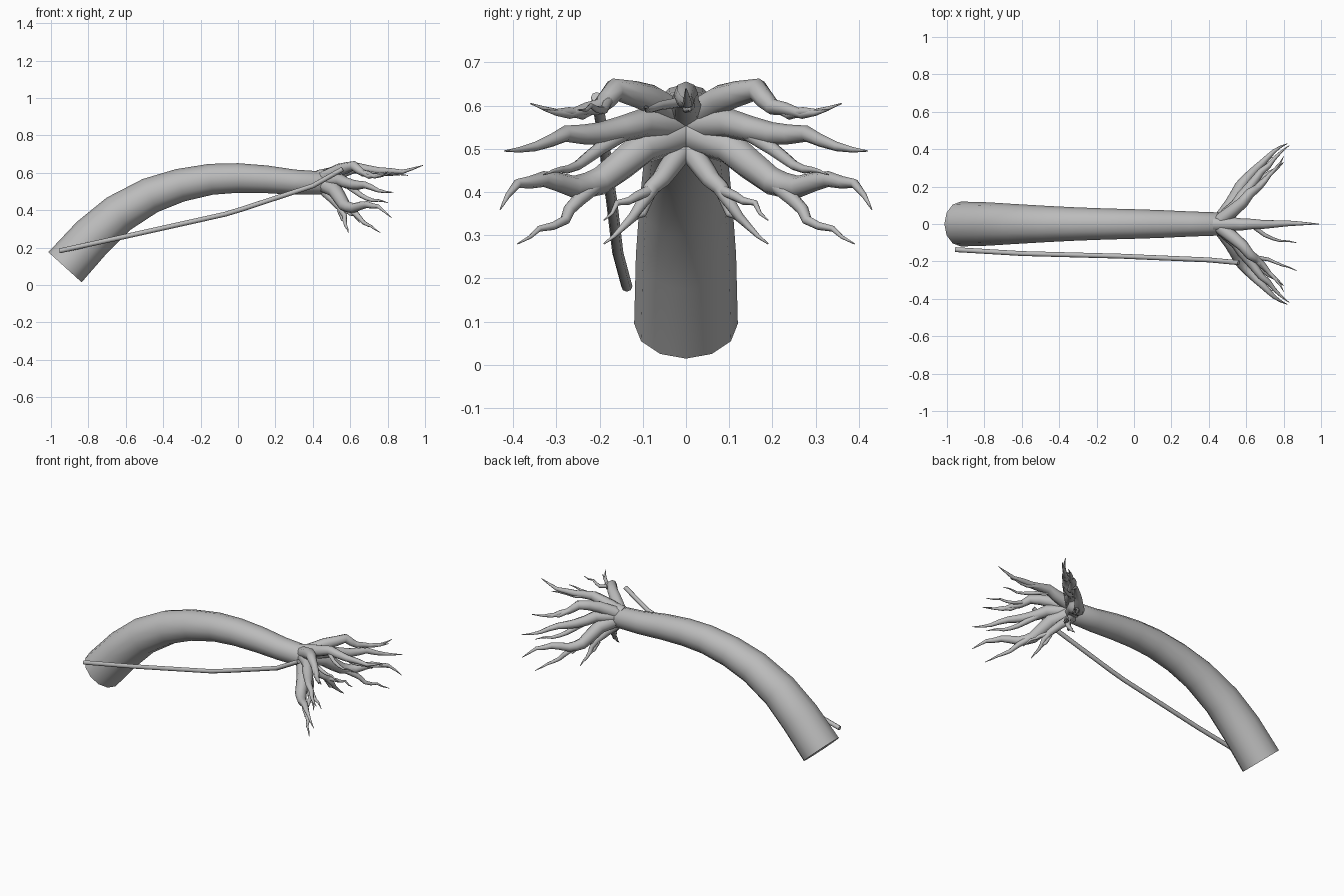
import bpy
import bmesh
import math
import random
from mathutils import Vector

random.seed(4)
if "Cube" in bpy.data.objects:
    bpy.data.objects.remove(bpy.data.objects["Cube"], do_unlink=True)

GREY = (0.5, 0.5, 0.5, 1)
bark = bpy.data.materials.new("grey bark")
bark.use_nodes = True
bark.diffuse_color = GREY
bark.node_tree.nodes["Principled BSDF"].inputs["Base Color"].default_value = GREY


def tube(name, points, radii, sides):
    """Sweep a ring of varying radius along a path and cap both ends."""
    pts = [Vector(p) for p in points]
    bm = bmesh.new()
    rings = []
    for i, p in enumerate(pts):
        before = (p - pts[i - 1]).normalized() if i else Vector()
        after = (pts[i + 1] - p).normalized() if i + 1 < len(pts) else Vector()
        axis = (before + after).normalized()
        side = Vector((0, 0, 1)).cross(axis).normalized()
        up = axis.cross(side)
        angles = [math.tau * k / sides for k in range(sides)]
        rings.append([bm.verts.new(p + (side * math.cos(a) + up * math.sin(a)) * radii[i])
                      for a in angles])
    for a, b in zip(rings, rings[1:]):
        for k in range(sides):
            n = (k + 1) % sides
            bm.faces.new((a[k], a[n], b[n], b[k]))
    bm.faces.new(rings[0])
    bm.faces.new(rings[-1])
    bmesh.ops.recalc_face_normals(bm, faces=bm.faces)
    mesh = bpy.data.meshes.new(name)
    bm.to_mesh(mesh)
    bm.free()
    mesh.materials.append(bark)
    obj = bpy.data.objects.new(name, mesh)
    bpy.context.collection.objects.link(obj)
    bpy.ops.object.select_all(action='DESELECT')
    obj.select_set(True)
    bpy.context.view_layer.objects.active = obj
    bpy.ops.object.shade_smooth_by_angle(angle=math.radians(50))
    return obj


def crooked(points, amount):
    """Add a jittered midpoint to each outer stretch of a root."""
    out = [Vector(points[0])]
    for i, (a, b) in enumerate(zip(points, points[1:])):
        a, b = Vector(a), Vector(b)
        if i > 0:
            jitter = Vector([random.uniform(-1, 1) for _ in range(3)])
            out.append((a + b) / 2 + jitter * amount)
        out.append(b)
    return out


def root(name, points, thick, amount=0.008, mirror=True):
    path = crooked(points, amount)
    last = len(path) - 1
    radii = [0.0015 + thick * (1 - i / last) ** 0.9 for i in range(last + 1)]
    if not mirror:
        tube(name, path, radii, 8)
        return
    for label, sign in (("left", 1), ("right", -1)):
        tube(name + "_" + label, [(p[0], p[1] * sign, p[2]) for p in path], radii, 8)


# Arched trunk
trunk = [(-.925, .095, .12), (-.78, .255, .116), (-.64, .38, .107), (-.47, .478, .097),
         (-.31, .533, .089), (-.145, .565, .083), (0, .572, .079), (.15, .565, .074),
         (.3, .55, .067), (.45, .545, .062), (.49, .545, .04)]
tube("trunk", [(x, 0, z) for x, z, r in trunk], [r for x, z, r in trunk], 12)

# Long thin pole beside the trunk
tube("side_pole", [(-.955, -.137, .182), (-.6, -.158, .26), (-.07, -.172, .378),
                   (.02, -.176, .405), (.4, -.192, .53), (.56, -.207, .62)],
     [.013] * 6, 8)

# Central root with its twigs
root("middle_root", [(.43, 0, .575), (.53, 0, .6), (.63, 0, .628), (.75, 0, .61),
                     (.88, .003, .605), (.99, 0, .64)], .038, .003, False)
root("middle_twig_low", [(.66, 0, .62), (.74, .01, .6), (.82, 0, .59), (.91, .01, .585)],
     .012, .006, False)
root("middle_twig_side", [(.62, 0, .61), (.7, -.06, .6), (.78, -.09, .59), (.87, -.1, .595)],
     .011, .006, False)

# Upper roots
root("upper_root", [(.45, .01, .57), (.54, .08, .615), (.62, .165, .637), (.67, .2, .597),
                    (.73, .27, .58), (.8, .33, .59)], .036, .005)
root("upper_twig", [(.65, .19, .61), (.7, .24, .58), (.76, .3, .585), (.8, .36, .605)], .014, .005)
root("upper_thin_twig", [(.66, -.18, .61), (.72, -.19, .59), (.79, -.22, .6), (.87, -.25, .59)],
     .01, .006, False)

# Middle roots
root("outer_root", [(.45, .01, .555), (.55, .1, .56), (.62, .2, .535), (.68, .28, .535),
                    (.75, .35, .505), (.83, .42, .495)], .036, .005)
root("outer_twig", [(.56, .12, .55), (.63, .2, .5), (.69, .25, .462), (.75, .29, .452),
                    (.8, .33, .44)], .017, .006)

# Large lower roots
root("lower_root", [(.45, 0, .54), (.52, .1, .505), (.57, .2, .425), (.62, .26, .412),
                    (.69, .33, .43), (.75, .39, .42), (.82, .43, .36)], .042, .003)
root("lower_twig", [(.57, .19, .43), (.63, .25, .38), (.67, .28, .335), (.71, .34, .315),
                    (.76, .39, .28)], .017, .006)

# Small roots hanging underneath
root("hanging_root", [(.45, 0, .51), (.51, .04, .455), (.55, .08, .41), (.57, .105, .37),
                      (.575, .145, .32), (.59, .19, .28)], .026, .004)
root("hanging_twig", [(.54, .07, .41), (.59, .115, .39), (.62, .16, .375), (.65, .19, .335)],
     .012, .005)
root("hanging_thin_twig", [(.54, .08, .4), (.56, .1, .35), (.57, .13, .33), (.58, .16, .3)],
     .01, .006)
